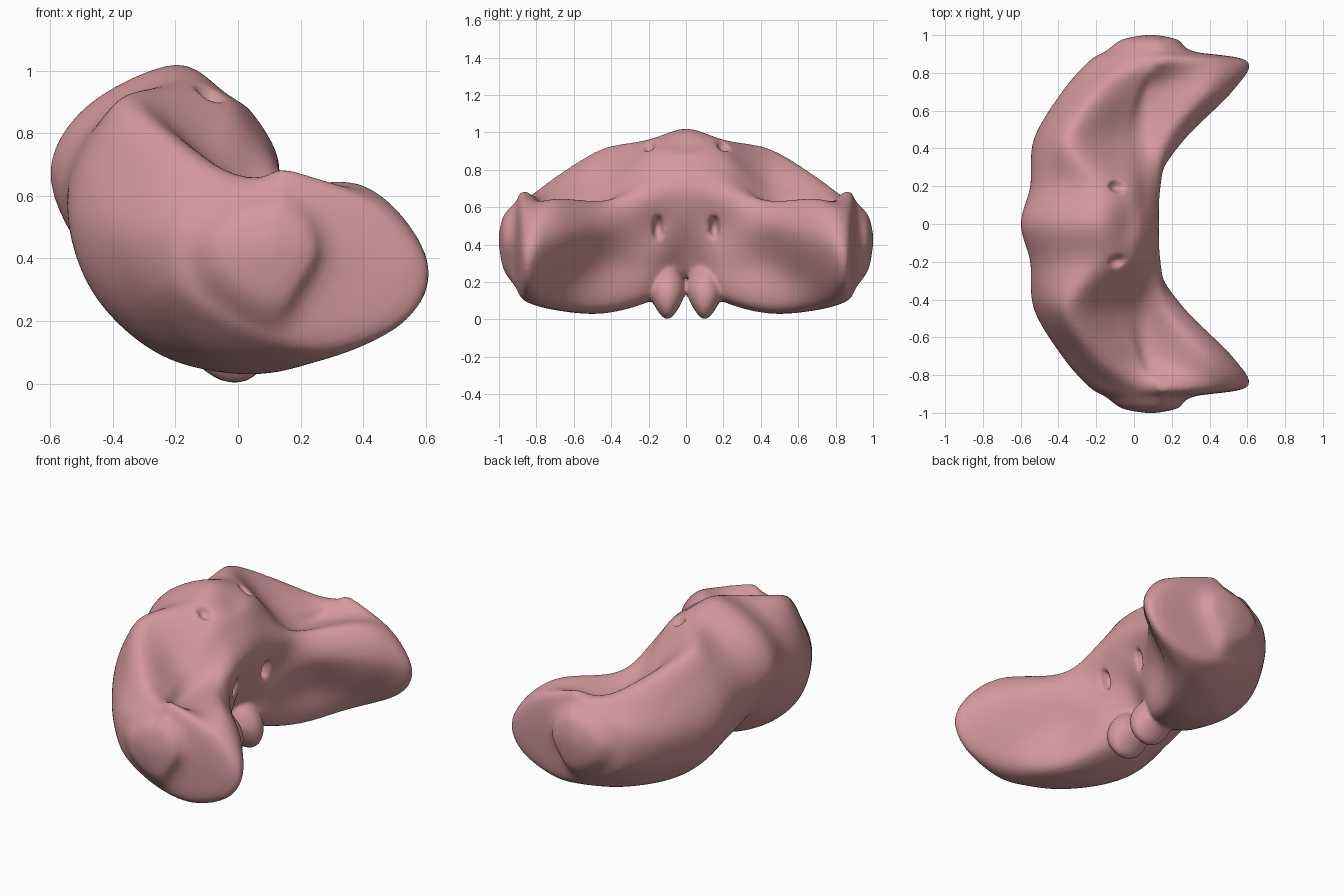
import bpy
import bmesh
from mathutils import Vector

if "Cube" in bpy.data.objects:
    bpy.data.objects.remove(bpy.data.objects["Cube"], do_unlink=True)

# One flat colour for everything
pink = bpy.data.materials.new("dusty pink")
pink.use_nodes = True
colour = (0.66, 0.32, 0.34, 1)
pink.diffuse_color = colour
pink.node_tree.nodes["Principled BSDF"].inputs["Base Color"].default_value = colour
pink.node_tree.nodes["Principled BSDF"].inputs["Roughness"].default_value = 0.7

# Cross-sections (x, z) in hundredths, running from the back, over the top,
# across the valley and shelf to the front, then under to the back again
middle = [(-60, 68), (-48, 89), (-20, 102), (-3, 92), (5, 86), (13, 71),
          (10, 55), (0, 36), (-10, 23), (-28, 24), (-50, 43)]
groove = [(-55, 62), (-46, 83), (-22, 96), (-4, 90), (5, 80), (14, 66),
          (10, 48), (8, 30), (2, 11), (-24, 13), (-46, 34)]
lobe = [(-53, 52), (-46, 77), (-33, 91), (-8, 71), (5, 62), (18, 63),
        (27, 50), (17, 29), (12, 5), (-20, 7), (-44, 26)]
shoulder = [(-38, 45), (-33, 62), (-20, 76), (0, 65), (9, 59), (38, 64),
            (52, 44), (38, 20), (22, 6), (-7, 8), (-29, 24)]
flange = [(-24, 43), (-20, 55), (-6, 63), (8, 66), (17, 68), (45, 57),
          (60, 37), (53, 20), (28, 10), (3, 14), (-18, 27)]
side = [(-15, 43), (-11, 52), (-1, 59), (9, 61), (16, 62), (27, 54),
        (31, 41), (24, 27), (15, 18), (2, 21), (-11, 31)]


def shrink(profile, factor):
    """Pull a profile toward the outermost tip of the body."""
    tip = Vector((9, 43))
    return [tip + (Vector(p) - tip) * factor for p in profile]


def ring_at(y, profile):
    return [Vector((p[0] / 100, y, p[1] / 100)) for p in profile]


def spline(a, b, c, d, t):
    """Smooth curve passing from b to c."""
    return 0.5 * (2 * b + (c - a) * t + (2 * a - 5 * b + 4 * c - d) * t ** 2
                  + (3 * b - a - 3 * c + d) * t ** 3)


def smooth_closed(ring, steps):
    n = len(ring)
    return [spline(ring[i - 1], ring[i], ring[(i + 1) % n], ring[(i + 2) % n], s / steps)
            for i in range(n) for s in range(steps)]


def smooth_between(rings, steps):
    last = len(rings) - 1
    result = []
    for i in range(last):
        group = [rings[max(i - 1, 0)], rings[i], rings[i + 1], rings[min(i + 2, last)]]
        for s in range(steps):
            result.append([spline(*points, s / steps) for points in zip(*group)])
    return result + [rings[last]]


def finish(bm, name):
    """Turn a bmesh into an object."""
    bmesh.ops.recalc_face_normals(bm, faces=bm.faces)
    mesh = bpy.data.meshes.new(name)
    bm.to_mesh(mesh)
    bm.free()
    mesh.materials.append(pink)
    obj = bpy.data.objects.new(name, mesh)
    bpy.context.collection.objects.link(obj)
    return obj


def blob(name, centre, size, taper=0, lean=0):
    """Ellipsoid, optionally narrowing downward and leaning back at the top."""
    bm = bmesh.new()
    bmesh.ops.create_icosphere(bm, subdivisions=4, radius=1)
    for v in bm.verts:
        width = 1 + taper * min(v.co.z, 0)
        v.co = Vector((v.co.x * size[0] - lean * v.co.z,
                       v.co.y * size[1] * width, v.co.z * size[2]))
        v.co += Vector(centre)
    return finish(bm, name)


def apply(obj, kind, **settings):
    """Add a modifier and apply it."""
    mod = obj.modifiers.new(kind, kind)
    for key, value in settings.items():
        setattr(mod, key, value)
    bpy.ops.object.select_all(action="DESELECT")
    obj.select_set(True)
    bpy.context.view_layer.objects.active = obj
    bpy.ops.object.modifier_apply(modifier=mod.name)


def combine(obj, other, operation):
    apply(obj, "BOOLEAN", object=other, operation=operation)
    bpy.data.objects.remove(other, do_unlink=True)


# Crescent body: a loft through the profiles, mirrored about the middle
half = [ring_at(0.2, groove), ring_at(0.45, lobe), ring_at(0.7, shoulder),
        ring_at(0.86, flange), ring_at(0.915, side),
        ring_at(0.975, shrink(side, 0.65)), ring_at(1, shrink(side, 0.15))]
mirrored = [[Vector((p.x, -p.y, p.z)) for p in ring] for ring in reversed(half)]
rings = mirrored + [ring_at(0, middle)] + half
rings = smooth_between([smooth_closed(r, 6) for r in rings], 7)

bm = bmesh.new()
loops = [[bm.verts.new(p) for p in ring] for ring in rings]
for first, second in zip(loops, loops[1:]):
    for i in range(len(first)):
        bm.faces.new((first[i - 1], first[i], second[i], second[i - 1]))
bm.faces.new(loops[0])
bm.faces.new(loops[-1])
body = finish(bm, "crescent_body")

for sign in (1, -1):
    # Pointed nub hanging below the middle
    nub = blob("lower_nub", (-0.04, sign * 0.1, 0.15), (0.13, 0.1, 0.15), 0.4, 0.03)
    combine(body, nub, "UNION")
    # Small pits in the inner face and the upper surface
    inner = blob("inner_pit", (0.11, sign * 0.15, 0.49), (0.08, 0.03, 0.07))
    upper = blob("upper_pit", (-0.08, sign * 0.2, 0.94), (0.055, 0.035, 0.05))
    combine(body, inner, "DIFFERENCE")
    combine(body, upper, "DIFFERENCE")

# Blend the joined parts into one soft surface
apply(body, "REMESH", mode="VOXEL", voxel_size=0.013)
apply(body, "SMOOTH", factor=0.5, iterations=4)
bpy.ops.object.shade_smooth_by_angle(angle=1.2)
